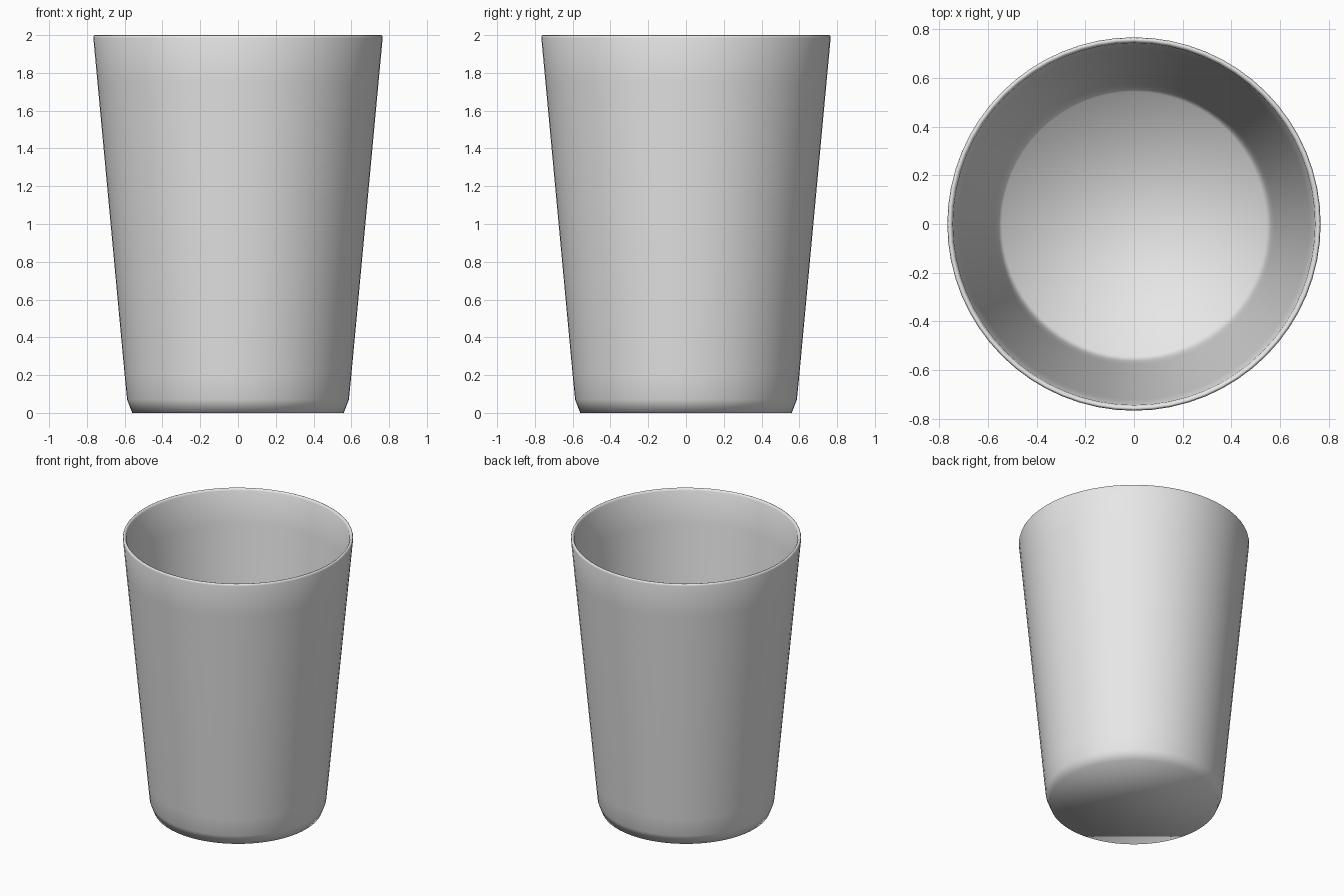
import bpy
import bmesh
from math import cos, sin, tau

if "Cube" in bpy.data.objects:
    bpy.data.objects.remove(bpy.data.objects["Cube"])

SIDES = 64

# Plain light grey for the whole cup
grey = bpy.data.materials.new("light_grey")
grey.use_nodes = True
colour = (0.8, 0.8, 0.8, 1)
grey.diffuse_color = colour
grey.node_tree.nodes["Principled BSDF"].inputs["Base Color"].default_value = colour

# Cross-section (radius, height): outer base, wall, rounded rim, inner wall, floor
profile = [
    (0.56, 0.0), (0.587, 0.07), (0.6, 0.2), (0.744, 1.75),
    (0.766, 1.985), (0.763, 1.997), (0.757, 2.0),
    (0.749, 1.997), (0.743, 1.985),
    (0.72, 1.75), (0.576, 0.2), (0.563, 0.08), (0.543, 0.025),
]


def ring(bm, radius, height):
    return [bm.verts.new((radius * cos(tau * i / SIDES),
                          radius * sin(tau * i / SIDES), height))
            for i in range(SIDES)]


bm = bmesh.new()
rings = [ring(bm, r, z) for r, z in profile]
for low, high in zip(rings, rings[1:]):
    for i in range(SIDES):
        j = (i + 1) % SIDES
        bm.faces.new((low[i], low[j], high[j], high[i]))

# Underside and inside floor
bm.faces.new(reversed(rings[0]))
bm.faces.new(rings[-1])
for face in bm.faces:
    face.smooth = True

mesh = bpy.data.meshes.new("cup")
bm.to_mesh(mesh)
bm.free()
mesh.materials.append(grey)
cup = bpy.data.objects.new("cup", mesh)
bpy.context.collection.objects.link(cup)
